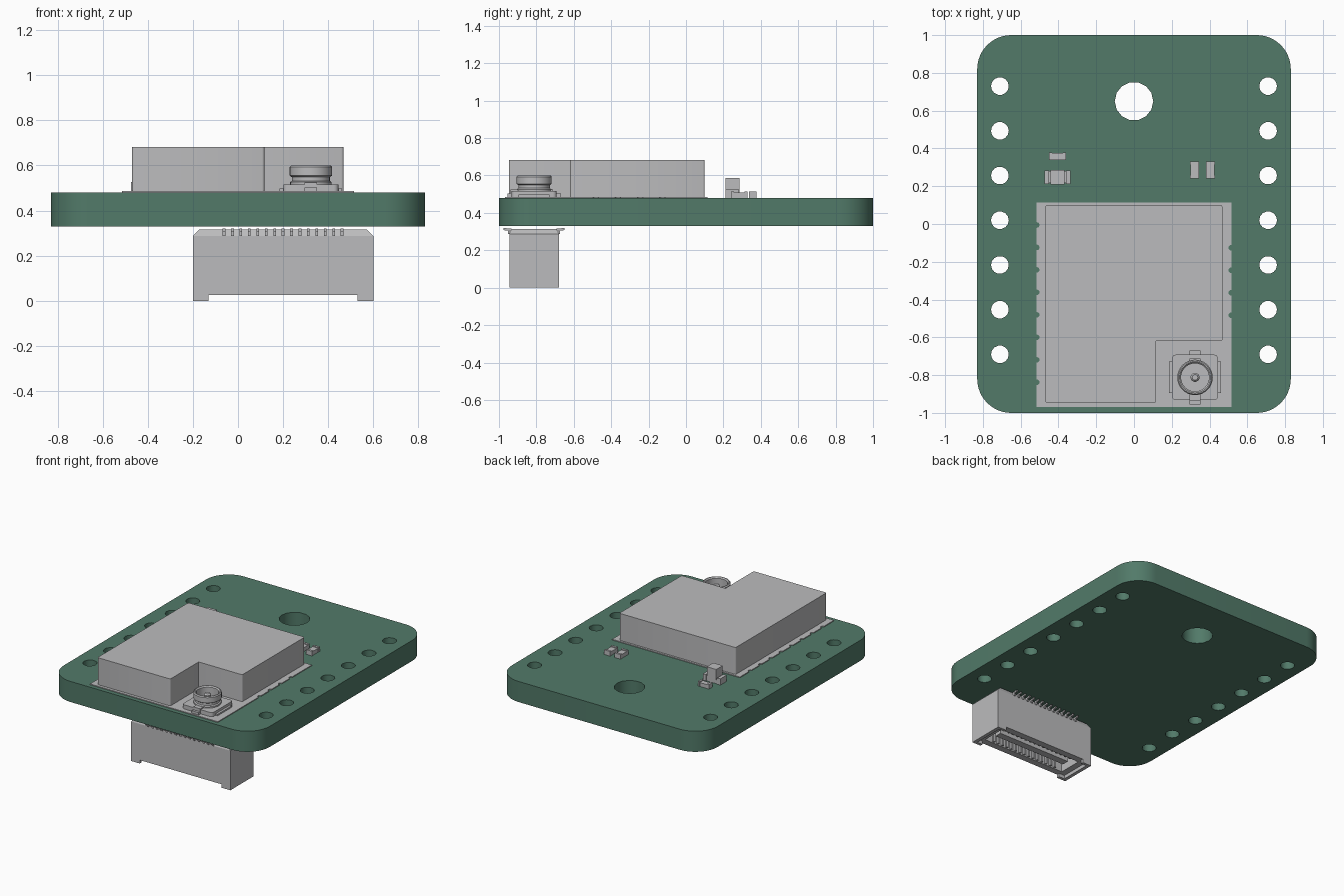
import bpy, bmesh, math
from mathutils import Vector

if "Cube" in bpy.data.objects:
    bpy.data.objects.remove(bpy.data.objects["Cube"], do_unlink=True)


def material(name, rgb):
    m = bpy.data.materials.new(name)
    m.use_nodes = True
    m.diffuse_color = (*rgb, 1)
    m.node_tree.nodes["Principled BSDF"].inputs["Base Color"].default_value = (*rgb, 1)
    return m


green = material("board green", (0.084, 0.195, 0.141))
grey = material("component grey", (0.5, 0.5, 0.51))


def finish(name, bm, mat):
    bmesh.ops.remove_doubles(bm, verts=bm.verts, dist=0.00001)
    bmesh.ops.recalc_face_normals(bm, faces=bm.faces)
    mesh = bpy.data.meshes.new(name)
    bm.to_mesh(mesh)
    bm.free()
    for p in mesh.polygons:
        p.use_smooth = True
    mesh.set_sharp_from_angle(angle=math.radians(32))
    mesh.materials.append(mat)
    ob = bpy.data.objects.new(name, mesh)
    bpy.context.collection.objects.link(ob)
    return ob


def arc(cx, cy, r, a0, a1, n):
    """Points along an arc, angles in degrees."""
    angles = [math.radians(a0 + (a1 - a0) * i / n) for i in range(n + 1)]
    return [(cx + r * math.cos(a), cy + r * math.sin(a)) for a in angles]


def circle(cx, cy, r, n):
    return arc(cx, cy, r, 0, 360, n)[:-1]


def rect(x0, x1, y0, y1, r=0, n=4):
    if not r:
        return [(x0, y0), (x1, y0), (x1, y1), (x0, y1)]
    return (arc(x0 + r, y0 + r, r, 180, 270, n) + arc(x1 - r, y0 + r, r, 270, 360, n)
            + arc(x1 - r, y1 - r, r, 0, 90, n) + arc(x0 + r, y1 - r, r, 90, 180, n))


def prism(name, outlines, z0, z1, mat=grey):
    """Extrude an outline, with further outlines as holes, between two heights."""
    cu = bpy.data.curves.new(name, 'CURVE')
    cu.dimensions = '2D'
    cu.fill_mode = 'BOTH'
    cu.extrude = (z1 - z0) / 2
    for pts in outlines:
        s = cu.splines.new('POLY')
        s.points.add(len(pts) - 1)
        for p, (x, y) in zip(s.points, pts):
            p.co = (x, y, 0, 1)
        s.use_cyclic_u = True
    temp = bpy.data.objects.new(name + " outline", cu)
    bpy.context.collection.objects.link(temp)
    mesh = bpy.data.meshes.new_from_object(temp)
    bm = bmesh.new()
    bm.from_mesh(mesh)
    bpy.data.objects.remove(temp)
    bpy.data.curves.remove(cu)
    bpy.data.meshes.remove(mesh)
    bmesh.ops.translate(bm, verts=bm.verts, vec=(0, 0, (z0 + z1) / 2))
    return finish(name, bm, mat)


def boxes(name, spans, inset=(0, 0)):
    """Boxes given as (x0, x1, y0, y1, z0, z1), joined; inset narrows their tops."""
    bm = bmesh.new()
    for x0, x1, y0, y1, z0, z1 in spans:
        for v in bmesh.ops.create_cube(bm, size=1)["verts"]:
            top = v.co.z > 0
            sx, sy = (1 if v.co.x > 0 else -1), (1 if v.co.y > 0 else -1)
            v.co = Vector(((x1 if sx > 0 else x0) - sx * inset[0] * top,
                           (y1 if sy > 0 else y0) - sy * inset[1] * top,
                           z1 if top else z0))
    return finish(name, bm, grey)


def lathe(name, profile, cx, cy, n=32):
    bm = bmesh.new()
    verts = [bm.verts.new((cx + r, cy, z)) for r, z in profile]
    edges = [bm.edges.new(pair) for pair in zip(verts, verts[1:])]
    bmesh.ops.spin(bm, geom=verts + edges, cent=(cx, cy, 0), axis=(0, 0, 1),
                   angle=math.tau, steps=n)
    return finish(name, bm, grey)


# Circuit board with pin holes and one mounting hole
TOP = 0.48
holes = [circle(s * 0.71, 0.73 - 0.2367 * i, 0.047, 14) for s in (-1, 1) for i in range(7)]
prism("circuit_board", [rect(-0.83, 0.83, -1, 1, 0.18, 12), circle(0, 0.65, 0.102, 14)] + holes,
      0.33, TOP, green)

# Radio module plate with half-round notches on both sides
PLATE = 0.486
outline = [(-0.515, -0.968), (0.515, -0.968)]
for i in range(4):
    outline += arc(0.515, -0.483 + 0.119 * i, 0.015, 270, 90, 6)
outline += [(0.515, 0.115), (-0.515, 0.115)]
for i in range(8):
    outline += arc(-0.515, -0.005 - 0.119 * i, 0.015, 90, -90, 6)
prism("module_plate", [outline], TOP, PLATE)

# Shield can with a cut-out corner
r = 0.01
can = (arc(-0.47 + r, -0.947 + r, r, 180, 270, 3) + arc(0.117 - r, -0.947 + r, r, 270, 360, 3)
       + [(0.117, -0.62)] + arc(0.468 - r, -0.62 + r, r, 270, 360, 3)
       + arc(0.468 - r, 0.1 - r, r, 0, 90, 3) + arc(-0.47 + r, 0.1 - r, r, 90, 180, 3))
prism("shield_can", [can], PLATE, 0.682)

# Antenna socket
ax, ay = 0.323, -0.812
prism("antenna_base", [rect(ax - 0.122, ax + 0.122, ay - 0.12, ay + 0.12, 0.02)], PLATE, 0.516)
boxes("antenna_pads", [
    (ax - 0.138, ax + 0.138, ay - 0.083, ay + 0.083, PLATE, 0.497),
    (ax - 0.028, ax + 0.028, ay - 0.143, ay + 0.143, PLATE, 0.503),
    (ax - 0.028, ax + 0.028, ay - 0.125, ay + 0.1, 0.503, 0.524)])
lathe("antenna_barrel", [(0, 0.522), (0.074, 0.522), (0.074, 0.592), (0.082, 0.6), (0.088, 0.6),
                         (0.094, 0.593), (0.094, 0.555), (0.084, 0.548), (0.084, 0.532),
                         (0.092, 0.526), (0.092, 0.514), (0, 0.514)], ax, ay)
lathe("antenna_pin", [(0.024, 0.52), (0.024, 0.575), (0.015, 0.585), (0, 0.585)], ax, ay, 16)

# Small surface-mount parts: a body with two end caps
for n, x in enumerate((0.321, 0.404), 1):
    boxes(f"chip_resistor_{n}", [
        (x - 0.023, x + 0.023, 0.255, 0.315, TOP, 0.508),
        (x - 0.024, x + 0.024, 0.24, 0.256, TOP, 0.514),
        (x - 0.024, x + 0.024, 0.314, 0.33, TOP, 0.514)])
boxes("chip_resistor_3", [
    (-0.436, -0.374, 0.339, 0.377, TOP, 0.508),
    (-0.45, -0.435, 0.338, 0.378, TOP, 0.514),
    (-0.375, -0.36, 0.338, 0.378, TOP, 0.514)])
boxes("indicator_lamp", [
    (-0.472, -0.338, 0.217, 0.28, TOP, 0.516),
    (-0.475, -0.45, 0.212, 0.284, TOP, 0.526),
    (-0.36, -0.335, 0.212, 0.284, TOP, 0.526),
    (-0.443, -0.367, 0.21, 0.285, 0.51, 0.586)])

# Socket under the board: shell, end lips, roof, tongue
cx, cy = 0.2, -0.8125
cavity = rect(cx - 0.33, cx + 0.33, cy - 0.085, cy + 0.085)
shell = rect(cx - 0.4, cx + 0.4, cy - 0.1325, cy + 0.1325)
prism("socket_shell", [shell, cavity], 0.025, 0.2)
boxes("socket_back", [(cx - 0.4, cx + 0.4, cy - 0.1325, cy + 0.1325, 0.2, 0.288)])
boxes("socket_roof", [(cx - 0.4, cx + 0.4, cy - 0.1325, cy + 0.1325, 0.288, 0.315)], (0.028, 0.012))
lips = []
for s in (-1, 1):
    x0, x1 = sorted((cx + s * 0.4, cx + s * 0.375))
    lips.append((x0, x1, cy - 0.1325, cy + 0.1325, 0, 0.025))
    for t in (-1, 1):
        y0, y1 = sorted((cy + t * 0.1325, cy + t * 0.112))
        a, b = sorted((cx + s * 0.375, cx + s * 0.33))
        lips.append((a, b, y0, y1, 0, 0.025))
boxes("socket_end_lips", lips)
boxes("socket_tongue", [(cx - 0.29, cx + 0.29, cy - 0.025, cy + 0.025, 0.04, 0.2)])

# Socket contacts inside and solder leads outside
contacts, leads = [], []
for i in range(15):
    x = cx - 0.262 + 0.0374 * i
    for s in (-1, 1):
        y = [sorted((cy + s * a, cy + s * b)) for a, b in ((0.07, 0.086), (0.12, 0.158), (0.148, 0.162))]
        contacts.append((x - 0.007, x + 0.007, *y[0], 0.03, 0.2))
        leads.append((x - 0.006, x + 0.006, *y[1], 0.305, 0.316))
        leads.append((x - 0.006, x + 0.006, *sorted((cy + s * 0.128, cy + s * 0.14)), 0.288, 0.306))
        leads.append((x - 0.006, x + 0.006, *y[2], 0.309, 0.32))
boxes("socket_contacts", contacts)
boxes("socket_leads", leads)
